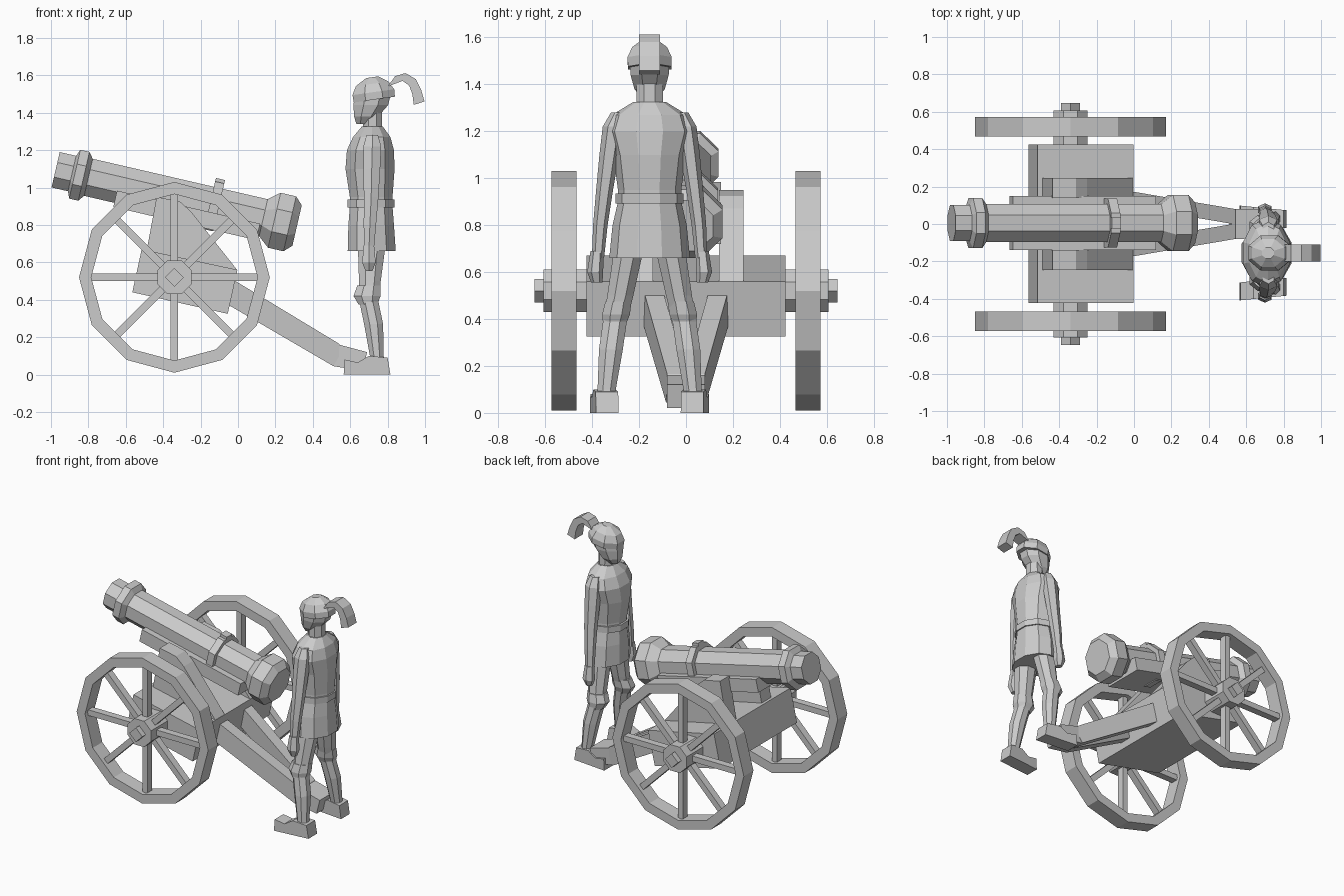
import bpy, bmesh, math
from mathutils import Matrix, Vector

grey = bpy.data.materials.new("stone_grey")
grey.diffuse_color = (0.6, 0.6, 0.6, 1)


def finish(name, bm, mat=None):
    if mat:
        bm.transform(mat)
    bmesh.ops.recalc_face_normals(bm, faces=bm.faces)
    me = bpy.data.meshes.new(name)
    bm.to_mesh(me)
    bm.free()
    me.materials.append(grey)
    ob = bpy.data.objects.new(name, me)
    bpy.context.collection.objects.link(ob)
    return ob


def loft(name, rings, n=8, mat=None, phase=0.5, closed=False):
    """Skin elliptical rings (cx, cy, z, rx, ry)."""
    bm = bmesh.new()
    loops = []
    for cx, cy, z, rx, ry in rings:
        angs = [2 * math.pi * (i + phase) / n for i in range(n)]
        loops.append([bm.verts.new((cx + rx * math.cos(a), cy + ry * math.sin(a), z)) for a in angs])
    pairs = list(zip(loops, loops[1:]))
    if closed:
        pairs.append((loops[-1], loops[0]))
    else:
        bm.faces.new(loops[0])
        bm.faces.new(loops[-1])
    for a, b in pairs:
        for i in range(n):
            j = (i + 1) % n
            bm.faces.new((a[i], a[j], b[j], b[i]))
    return finish(name, bm, mat)


def lathe(name, prof, n=8, mat=None, phase=0.5, closed=False):
    return loft(name, [(0, 0, z, r, r) for r, z in prof], n, mat, phase, closed)


def prism(name, pts, y0, y1, shear=0.0):
    """Extrude an x-z outline along y, with optional sideways slant."""
    bm = bmesh.new()
    a = [bm.verts.new((x, y0 + shear * x, z)) for x, z in pts]
    b = [bm.verts.new((x, y1 + shear * x, z)) for x, z in pts]
    bm.faces.new(a)
    bm.faces.new(b)
    for i in range(len(pts)):
        j = (i + 1) % len(pts)
        bm.faces.new((a[i], a[j], b[j], b[i]))
    return finish(name, bm)


def box(name, lo, hi, mat=None):
    bm = bmesh.new()
    lo, hi = Vector(lo), Vector(hi)
    size = hi - lo
    bmesh.ops.create_cube(bm, size=1, matrix=Matrix.Translation((lo + hi) / 2) @ Matrix.Diagonal((*size, 1)))
    return finish(name, bm, mat)


# Wheels: rim, spokes, hub and square axle end
for s in (-1, 1):
    side = "left" if s > 0 else "right"
    m = Matrix.Translation((-0.34, s * 0.52, 0.52)) @ Matrix.Rotation(-s * math.pi / 2, 4, 'X')
    lathe("wheel_rim_" + side, [(0.51, -0.053), (0.51, 0.053), (0.445, 0.053), (0.445, -0.053)], 12, m, 0, True)
    for i in range(8):
        box("spoke_" + side, (0.05, -0.02, -0.025), (0.45, 0.02, 0.025),
            m @ Matrix.Rotation(i * math.pi / 4, 4, 'Z'))
    lathe("wheel_hub_" + side, [(0.098, -0.1), (0.098, 0.088)], 8, m)
    lathe("axle_end_" + side, [(0.05, 0.08), (0.05, 0.126)], 4, m, 0)

    # Carriage cheeks and slanted trail beams
    cheek = [(-0.5, 0.6), (-0.435, 0.95), (-0.31, 0.925), (-0.25, 0.87), (-0.005, 0.56), (-0.1, 0.5)]
    prism("cheek_" + side, cheek, s * 0.14, s * 0.245)
    trail = [(-0.15, 0.43), (-0.08, 0.54), (0.54, 0.165), (0.56, 0.13), (0.51, 0.045)]
    prism("trail_beam_" + side, trail, s * 0.09, s * 0.172, -s * 0.17)

# Carriage body and trail foot
prism("carriage_body", [(-0.565, 0.44), (-0.055, 0.325), (-0.003, 0.56), (-0.515, 0.67)], -0.423, 0.425)
prism("trail_foot", [(0.51, 0.045), (0.54, 0.16), (0.69, 0.12), (0.665, 0.02)], -0.08, 0.08)

# Barrel on its tilted axis
aim = Matrix.Translation((-0.975, 0.005, 1.095)) @ Matrix.Rotation(math.radians(103), 4, 'Y')
barrel = [(0.105, 0), (0.105, 0.09), (0.145, 0.105), (0.145, 0.155), (0.11, 0.18), (0.11, 1.14),
          (0.163, 1.2), (0.163, 1.285), (0.12, 1.325)]
lathe("barrel", barrel, 8, aim)
lathe("barrel_band", [(0.142, 0.845), (0.142, 0.895)], 8, aim)
box("sight", (-0.15, -0.03, 0.845), (-0.1, 0.03, 0.895), aim)
box("barrel_cradle", (0.035, -0.145, 0.345), (0.125, 0.145, 1.13), aim)

# Soldier: torso, belt and skirted coat
Y = -0.155
loft("coat", [(0.715, Y, 0.66, 0.135, 0.172), (0.712, Y, 0.8, 0.128, 0.158), (0.712, Y, 0.9, 0.12, 0.135),
              (0.712, Y, 0.95, 0.12, 0.135), (0.706, Y, 1.1, 0.138, 0.155), (0.708, Y, 1.2, 0.132, 0.185),
              (0.715, Y, 1.27, 0.105, 0.16), (0.718, Y, 1.325, 0.06, 0.07)], 10)
loft("belt", [(0.71, Y, 0.892, 0.132, 0.145), (0.71, Y, 0.935, 0.132, 0.145)], 10)

# Neck, head, helmet
loft("neck", [(0.72, Y, 1.3, 0.055, 0.062), (0.72, Y, 1.42, 0.055, 0.06)], 8)
loft("head", [(0.67, Y, 1.34, 0.04, 0.035), (0.685, Y, 1.38, 0.07, 0.07), (0.71, Y, 1.44, 0.1, 0.088),
              (0.72, Y, 1.5, 0.105, 0.092)], 8)
tilt = Matrix.Translation((0.725, Y, 1.5)) @ Matrix.Rotation(math.radians(-8), 4, 'Y')
loft("helmet", [(0, 0, -0.03, 0.12, 0.1), (0, 0, 0.01, 0.122, 0.102), (0, 0, 0.055, 0.095, 0.08),
                (0.005, 0, 0.09, 0.035, 0.032)], 8, tilt)

# Plume curving backwards
plume = [(0.8, 1.54), (0.84, 1.595), (0.895, 1.612), (0.95, 1.58), (0.98, 1.52), (0.997, 1.46),
         (0.94, 1.442), (0.932, 1.5), (0.915, 1.545), (0.88, 1.57), (0.84, 1.555)]
prism("plume", plume, Y - 0.045, Y + 0.045)

for s in (-1, 1):
    side = "left" if s > 0 else "right"
    # Arms and hands
    arm = [(0.7, 0.22, 0.66, 0.03, 0.026), (0.705, 0.21, 0.8, 0.038, 0.031), (0.712, 0.192, 0.95, 0.045, 0.036),
           (0.715, 0.172, 1.1, 0.052, 0.042), (0.718, 0.155, 1.22, 0.055, 0.045), (0.718, 0.13, 1.28, 0.035, 0.035)]
    loft("arm_" + side, [(x, Y + s * y, z, a, b) for x, y, z, a, b in arm], 6)
    hand = [(0.7, 0.225, 0.555, 0.022, 0.024), (0.7, 0.232, 0.6, 0.042, 0.034), (0.7, 0.224, 0.69, 0.032, 0.028)]
    loft("hand_" + side, [(x, Y + s * y, z, a, b) for x, y, z, a, b in hand], 6)
    # Legs with knee cuffs
    leg = [(0.745, 0.19, 0.03, 0.045, 0.045), (0.742, 0.183, 0.1, 0.04, 0.042), (0.725, 0.165, 0.27, 0.055, 0.055),
           (0.7, 0.148, 0.39, 0.055, 0.055), (0.705, 0.125, 0.5, 0.063, 0.06), (0.715, 0.09, 0.69, 0.08, 0.068)]
    loft("leg_" + side, [(x, Y + s * y, z, a, b) for x, y, z, a, b in leg], 8)
    cuff = [(0.695, 0.15, 0.375, 0.055, 0.052), (0.69, 0.143, 0.42, 0.078, 0.064), (0.7, 0.133, 0.475, 0.068, 0.06)]
    loft("knee_cuff_" + side, [(x, Y + s * y, z, a, b) for x, y, z, a, b in cuff], 8)
    # Boots pointing forward, toes turned slightly out
    boot = [(0.565, 0.0), (0.815, 0.0), (0.8, 0.09), (0.7, 0.1), (0.64, 0.065), (0.57, 0.08)]
    prism("boot_" + side, boot, Y + s * 0.192 - 0.048 + s * 0.07, Y + s * 0.192 + 0.048 + s * 0.07, -s * 0.1)
